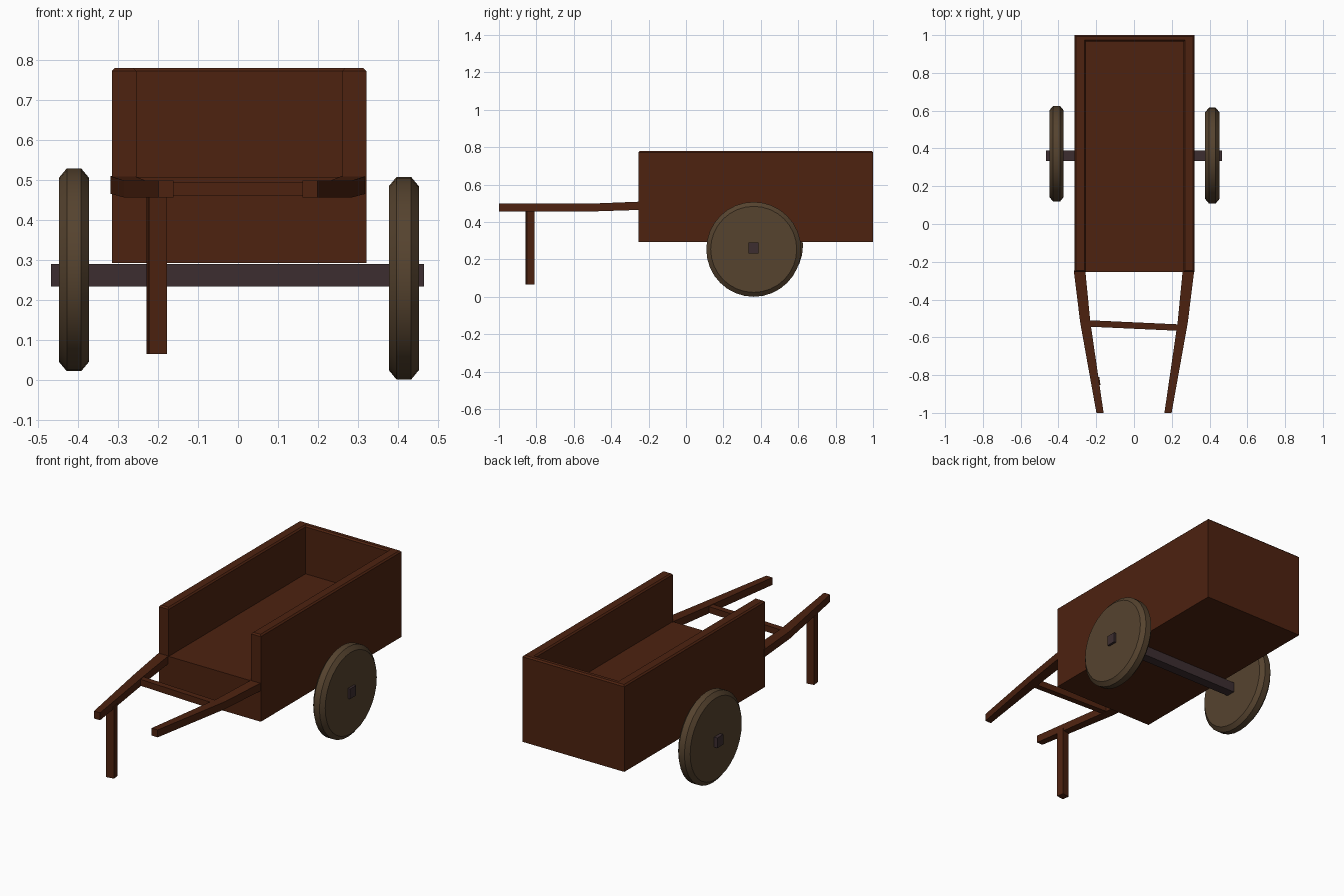
import bpy, bmesh, math
from mathutils import Matrix

if "Cube" in bpy.data.objects:
    bpy.data.objects.remove(bpy.data.objects["Cube"])


def material(name, rgb):
    m = bpy.data.materials.new(name)
    m.diffuse_color = (*rgb, 1)
    m.use_nodes = True
    m.node_tree.nodes["Principled BSDF"].inputs["Base Color"].default_value = m.diffuse_color
    return m


WOOD = material("red brown wood", (0.075, 0.016, 0.005))
WHEEL = material("tan wheel wood", (0.092, 0.056, 0.028))
AXLE = material("dark axle", (0.046, 0.027, 0.030))


def finish(bm, name, mat):
    bmesh.ops.recalc_face_normals(bm, faces=bm.faces)
    me = bpy.data.meshes.new(name)
    bm.to_mesh(me)
    bm.free()
    me.materials.append(mat)
    ob = bpy.data.objects.new(name, me)
    bpy.context.collection.objects.link(ob)
    return ob


def box(name, lo, hi, mat, turn=0.0):
    bm = bmesh.new()
    bmesh.ops.create_cube(bm, size=1)
    size = [h - l for l, h in zip(lo, hi)]
    mid = [(h + l) / 2 for l, h in zip(lo, hi)]
    bm.transform(Matrix.Translation(mid) @ Matrix.Rotation(turn, 4, 'Z')
                 @ Matrix.Diagonal((*size, 1)))
    return finish(bm, name, mat)


def loft(name, sections, mat):
    """Join rings of points into one closed bar."""
    bm = bmesh.new()
    rings = [[bm.verts.new(p) for p in s] for s in sections]
    n = len(rings[0])
    for a, b in zip(rings, rings[1:]):
        for i in range(n):
            j = (i + 1) % n
            bm.faces.new((a[i], a[j], b[j], b[i]))
    bm.faces.new(rings[0])
    bm.faces.new(rings[-1])
    return finish(bm, name, mat)


# Solid lower body with the floor on top
X0, X1, Y0, Y1, FLOOR, TOP = -0.315, 0.321, -0.255, 1.0, 0.507, 0.78
box("floor_body", (X0, Y0, 0.292), (X1, Y1, FLOOR), WOOD)

# U-shaped side and back walls with a chamfered rim
outline = [(X0, Y0), (X0, Y1), (X1, Y1), (X1, Y0),
           (0.261, Y0), (0.261, 0.965), (-0.254, 0.965), (-0.254, Y0)]
walls = loft("side_walls", [[(x, y, z) for x, y in outline] for z in (FLOOR, TOP)], WOOD)
bm = bmesh.new()
bm.from_mesh(walls.data)
rim = [e for e in bm.edges if all(v.co.z > TOP - 0.001 for v in e.verts)]
bmesh.ops.bevel(bm, geom=rim, offset=0.008, segments=1, affect='EDGES')
bm.to_mesh(walls.data)
bm.free()

# Bent handles tapering to the front: y, inner x, outer x, z low, z high
bends = [(Y0 + 0.01, 0.258, 0.319, 0.465, 0.509),
         (-0.52, 0.231, 0.285, 0.456, 0.498),
         (-1.0, 0.161, 0.199, 0.456, 0.498)]
for side, label in ((-1, "left"), (1, "right")):
    loft(label + "_handle",
         [[(side * a, y, l), (side * b, y, l), (side * b, y, h), (side * a, y, h)]
          for y, a, b, l, h in bends], WOOD)

# Slightly slanted crossbar between the handles
loft("crossbar",
     [[(x, y, 0.459), (x, y - 0.034, 0.459), (x, y - 0.034, 0.495), (x, y, 0.495)]
      for x, y in ((-0.25, -0.509), (0.25, -0.532))], WOOD)

# Single prop leg under the left handle
box("prop_leg", (-0.2255, -0.855, 0.065), (-0.1805, -0.813, 0.47), WOOD, math.radians(9))

# Axle
box("axle", (-0.467, 0.334, 0.233), (0.465, 0.388, 0.29), AXLE)

# Chamfered disc wheels
for label, x, y, z in (("left", -0.41, 0.372, 0.275), ("right", 0.4145, 0.362, 0.254)):
    profile = [(-0.0375, 0.23), (-0.018, 0.2535), (0.018, 0.2535), (0.0375, 0.23)]
    wheel = loft(label + "_wheel",
                 [[(x + dx, y + r * math.cos(i * math.tau / 32), z + r * math.sin(i * math.tau / 32))
                   for i in range(32)] for dx, r in profile], WHEEL)
    bpy.context.view_layer.objects.active = wheel
    bpy.ops.object.select_all(action='DESELECT')
    wheel.select_set(True)
    bpy.ops.object.shade_smooth_by_angle(angle=math.radians(25))
